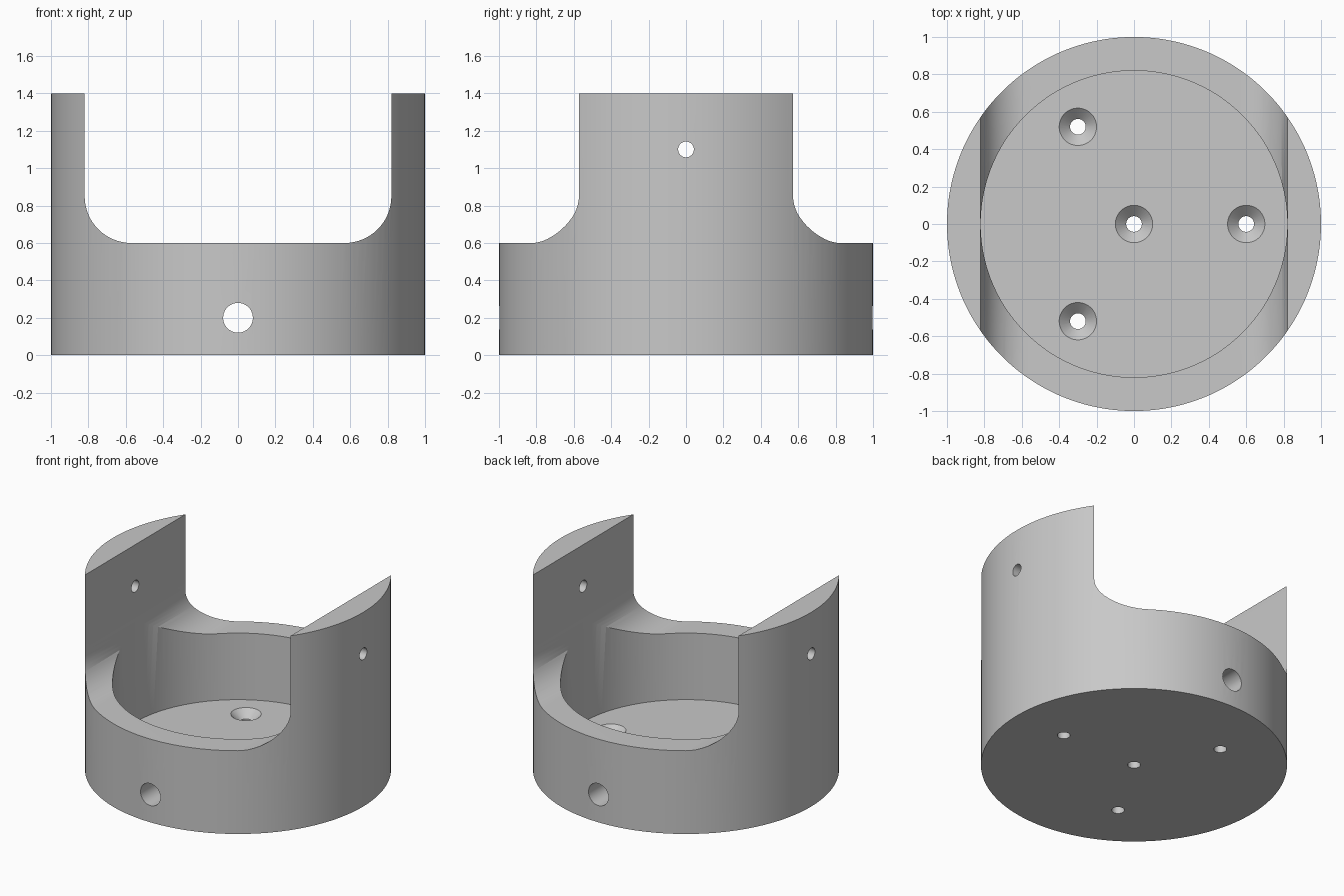
import bpy, bmesh
from math import pi, sin, cos, radians
from mathutils import Matrix, Vector

cube = bpy.data.objects.get("Cube")
if cube:
    bpy.data.objects.remove(cube, do_unlink=True)

OUTER, INNER = 1.0, 0.82
FLOOR, RIM, TOP = 0.12, 0.6, 1.4
FILLET = 0.25

grey = bpy.data.materials.new("plain grey")
grey.use_nodes = True
grey.diffuse_color = (0.58, 0.58, 0.58, 1)
grey.node_tree.nodes["Principled BSDF"].inputs["Base Color"].default_value = grey.diffuse_color


def finish(bm, name):
    bmesh.ops.recalc_face_normals(bm, faces=bm.faces)
    mesh = bpy.data.meshes.new(name)
    bm.to_mesh(mesh)
    bm.free()
    mesh.materials.append(grey)
    obj = bpy.data.objects.new(name, mesh)
    bpy.context.collection.objects.link(obj)
    return obj


def lathe(name, profile, steps, at=(0, 0, 0)):
    """Revolve (radius, height) points about z; ends lie on the axis."""
    bm = bmesh.new()
    turn = Matrix.Rotation(pi / steps, 3, "Z")
    verts = [bm.verts.new(turn @ Vector((r, 0, z))) for r, z in profile]
    edges = [bm.edges.new(pair) for pair in zip(verts, verts[1:])]
    bmesh.ops.spin(bm, geom=verts + edges, cent=(0, 0, 0), axis=(0, 0, 1),
                   angle=2 * pi, steps=steps, use_merge=True)
    bmesh.ops.remove_doubles(bm, verts=bm.verts, dist=1e-5)
    bmesh.ops.translate(bm, verts=bm.verts, vec=at)
    return finish(bm, name)


def rod(name, radius, length, centre, axis):
    bm = bmesh.new()
    spin = Matrix.Rotation(pi / 2, 4, "Y" if axis == "X" else "X")
    bmesh.ops.create_cone(bm, cap_ends=True, segments=40, radius1=radius,
                          radius2=radius, depth=length,
                          matrix=Matrix.Translation(centre) @ spin)
    return finish(bm, name)


def cut(target, cutter):
    cutter.hide_render = True
    mod = target.modifiers.new(cutter.name, "BOOLEAN")
    mod.operation, mod.solver, mod.object = "DIFFERENCE", "EXACT", cutter
    bpy.context.view_layer.objects.active = target
    bpy.ops.object.modifier_apply(modifier=mod.name)
    bpy.data.objects.remove(cutter, do_unlink=True)


# Round cup with a flat floor
body = lathe("round_housing", [(0, 0), (OUTER, 0), (OUTER, TOP), (INNER, TOP),
                               (INNER, FLOOR), (0, FLOOR)], 128)

# Wide slot with rounded lower corners, leaving two upright arms
outline = [(INNER, TOP + 0.2)]
for i in range(17):
    a = radians(90) * i / 16
    outline.append((INNER - FILLET + FILLET * cos(a), RIM + FILLET - FILLET * sin(a)))
outline += [(-x, z) for x, z in reversed(outline)]
bm = bmesh.new()
face = bm.faces.new([bm.verts.new((x, -1.2, z)) for x, z in outline])
side = bmesh.ops.extrude_face_region(bm, geom=[face])
bmesh.ops.translate(bm, vec=(0, 2.4, 0),
                    verts=[v for v in side["geom"] if isinstance(v, bmesh.types.BMVert)])
cut(body, finish(bm, "slot_cutter"))

# Wall holes: large at front and back, small through the arms
for s in (-1, 1):
    cut(body, rod("wall_hole", 0.0795, 0.5, (0, s * 0.95, 0.2), "Y"))
    cut(body, rod("arm_hole", 0.042, 0.6, (s * 0.95, 0, 1.1), "X"))

# Countersunk floor holes: one in the centre, three around it
places = [(0, 0, 0)] + [(0.6 * cos(a), 0.6 * sin(a), 0)
                        for a in (0, 2 * pi / 3, 4 * pi / 3)]
for place in places:
    cut(body, lathe("screw_hole", [(0, -0.1), (0.042, -0.1), (0.042, 0.065),
                                   (0.1, FLOOR), (0.1, 0.2), (0, 0.2)], 40, place))

# Smooth curved walls, crisp edges
bpy.ops.object.select_all(action="DESELECT")
body.select_set(True)
bpy.context.view_layer.objects.active = body
bpy.ops.object.shade_smooth_by_angle(angle=radians(30))
